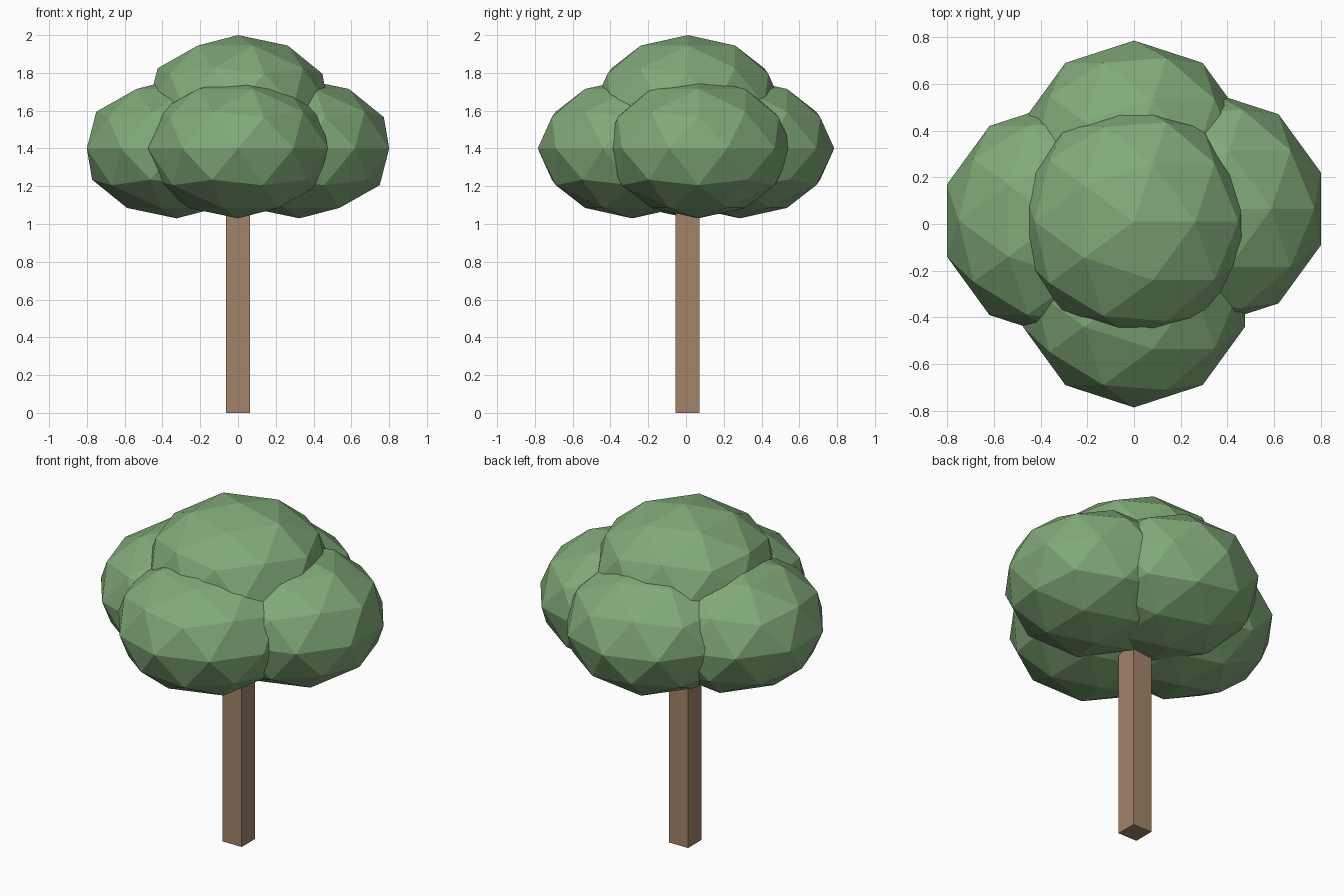
import bpy

if "Cube" in bpy.data.objects:
    bpy.data.objects.remove(bpy.data.objects["Cube"])


def material(name, color):
    m = bpy.data.materials.new(name)
    m.diffuse_color = color
    m.use_nodes = True
    m.node_tree.nodes["Principled BSDF"].inputs["Base Color"].default_value = m.diffuse_color
    return m


bark = material("bark", (0.36, 0.23, 0.14, 1))
leaf = material("leaf", (0.22, 0.40, 0.19, 1))

# square trunk, running up into the crown
bpy.ops.mesh.primitive_cube_add(size=1, location=(0, 0.008, 0.625))
trunk = bpy.context.object
trunk.name = "trunk"
trunk.scale = (0.125, 0.125, 1.25)
trunk.data.materials.append(bark)

# crown of five flattened low-poly leaf clumps
clumps = {
    "left": (-0.325, 0.015, 1.4),
    "right": (0.325, 0.065, 1.4),
    "front": (0, -0.285, 1.4),
    "back": (0, 0.285, 1.4),
    "top": (0, 0.01, 1.63),
}
for side, centre in clumps.items():
    bpy.ops.mesh.primitive_ico_sphere_add(subdivisions=2, radius=0.5, location=centre)
    clump = bpy.context.object
    clump.name = "leaf_clump_" + side
    clump.scale.z = 0.74
    clump.data.materials.append(leaf)
